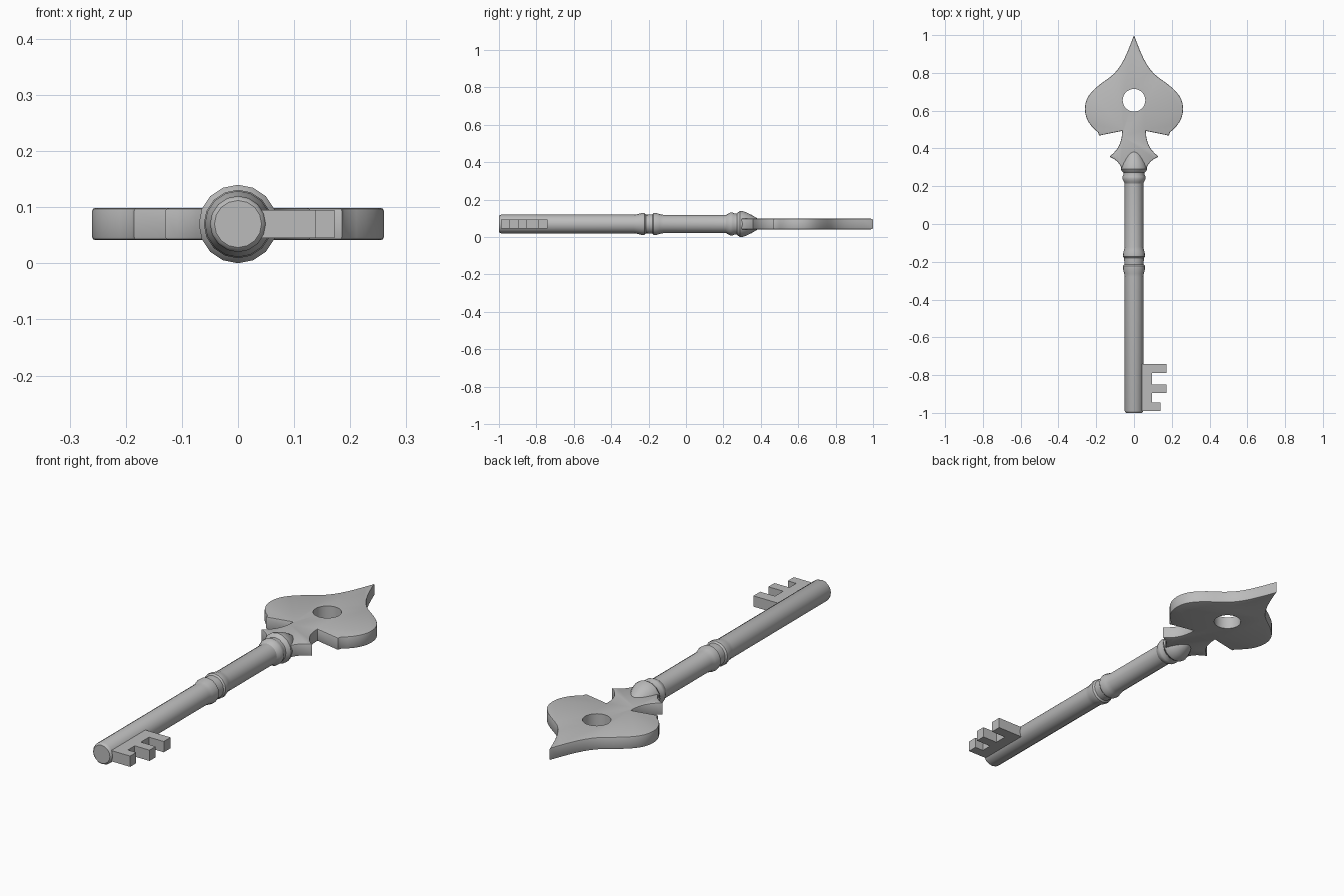
import bpy
import bmesh
import math
from mathutils import Vector
from mathutils.geometry import interpolate_bezier

if "Cube" in bpy.data.objects:
    bpy.data.objects.remove(bpy.data.objects["Cube"], do_unlink=True)

AXIS_Z = 0.07  # height of the key's centre line

metal = bpy.data.materials.new("grey metal")
metal.use_nodes = True
GREY = (0.5, 0.5, 0.5, 1)
metal.diffuse_color = GREY
metal.node_tree.nodes["Principled BSDF"].inputs["Base Color"].default_value = GREY


def finish(bm, name):
    bmesh.ops.recalc_face_normals(bm, faces=bm.faces)
    mesh = bpy.data.meshes.new(name)
    bm.to_mesh(mesh)
    bm.free()
    obj = bpy.data.objects.new(name, mesh)
    bpy.context.collection.objects.link(obj)
    mesh.materials.append(metal)
    return obj


def smooth(obj, degrees=35):
    bpy.ops.object.select_all(action='DESELECT')
    obj.select_set(True)
    bpy.context.view_layer.objects.active = obj
    bpy.ops.object.shade_smooth_by_angle(angle=math.radians(degrees))


def lathe(name, profile, sides=16):
    """Turn (y, radius) pairs around the key's long axis."""
    bm = bmesh.new()
    rings = []
    for y, r in profile:
        angles = [math.tau * i / sides for i in range(sides)]
        rings.append([bm.verts.new((r * math.cos(a), y, AXIS_Z + r * math.sin(a)))
                      for a in angles])
    for low, high in zip(rings, rings[1:]):
        for i in range(sides):
            j = (i + 1) % sides
            bm.faces.new((low[i], low[j], high[j], high[i]))
    bm.faces.new(rings[0])
    bm.faces.new(rings[-1])
    obj = finish(bm, name)
    smooth(obj)
    return obj


def slab(name, outline, thickness, bevel=0):
    """Extrude a flat outline, softening only its upper and lower rims."""
    bm = bmesh.new()
    bottom = AXIS_Z - thickness / 2
    base = bm.faces.new([bm.verts.new((x, y, bottom)) for x, y in outline])
    top = bmesh.ops.extrude_face_region(bm, geom=[base], use_keep_orig=True)["geom"]
    moved = [v for v in top if isinstance(v, bmesh.types.BMVert)]
    bmesh.ops.translate(bm, verts=moved, vec=(0, 0, thickness))
    bmesh.ops.recalc_face_normals(bm, faces=bm.faces)
    if bevel:
        rims = [e for e in bm.edges if abs(e.verts[0].co.z - e.verts[1].co.z) < 1e-5]
        bmesh.ops.bevel(bm, geom=rims, offset=bevel, segments=2, profile=0.5,
                        affect='EDGES', clamp_overlap=True)
    return finish(bm, name)


def arc(a, b, c, d, count=9):
    points = interpolate_bezier(*[Vector((*p, 0)) for p in (a, b, c, d)], count)
    return [(p.x, p.y) for p in points]


# Turned shaft with a double bead in the middle
lathe("shaft", [
    (-1, 0.042), (-0.996, 0.047), (-0.988, 0.05), (-0.28, 0.05),
    (-0.262, 0.052), (-0.235, 0.059), (-0.222, 0.058), (-0.215, 0.051),
    (-0.205, 0.051), (-0.19, 0.052), (-0.18, 0.052), (-0.173, 0.058),
    (-0.16, 0.059), (-0.14, 0.053), (-0.12, 0.049), (0.22, 0.049)])

# Collar rings ending in a pointed dome
lathe("collar", [
    (0.215, 0.049), (0.225, 0.055), (0.238, 0.061), (0.25, 0.061),
    (0.262, 0.055), (0.272, 0.056), (0.28, 0.064), (0.29, 0.07),
    (0.302, 0.069), (0.325, 0.061), (0.35, 0.049), (0.375, 0.034),
    (0.392, 0.02), (0.4, 0.004)])

# Spade-shaped bow: right half runs from the tip down, then is mirrored
half = arc((0, 1), (0.045, 0.88), (0.07, 0.82), (0.13, 0.775), 8)
half += arc((0.13, 0.775), (0.21, 0.72), (0.26, 0.68), (0.26, 0.61), 9)[1:]
half += arc((0.26, 0.61), (0.26, 0.56), (0.235, 0.52), (0.19, 0.485), 7)[1:]
half += [(0.185, 0.468), (0.063, 0.493)]
half += arc((0.063, 0.493), (0.063, 0.43), (0.085, 0.39), (0.13, 0.357), 7)[1:]
half += arc((0.13, 0.357), (0.095, 0.34), (0.08, 0.33), (0.062, 0.29), 5)[1:]
outline = half + [(-x, y) for x, y in reversed(half[1:])]
bow = slab("bow", outline, 0.057, 0.005)

# Round hole through the bow
bpy.ops.mesh.primitive_cylinder_add(vertices=32, radius=0.06, depth=0.3,
                                    location=(0, 0.655, AXIS_Z))
cutter = bpy.context.object
cutter.name = "hole_cutter"
cutter.data.materials.append(metal)
cut = bow.modifiers.new("hole", 'BOOLEAN')
cut.operation = 'DIFFERENCE'
cut.solver = 'EXACT'
cut.object = cutter
bpy.ops.object.select_all(action='DESELECT')
bow.select_set(True)
bpy.context.view_layer.objects.active = bow
bpy.ops.object.modifier_apply(modifier=cut.name)
bpy.data.objects.remove(cutter, do_unlink=True)
smooth(bow)

# Toothed bit on the left side of the shaft
teeth = [(-0.74, -0.79, 0.172), (-0.85, -0.895, 0.172), (-0.945, -0.99, 0.139)]
bit = [(0.02, -0.74)]
for upper, lower, reach in teeth:
    bit += [(0.096, upper), (reach, upper), (reach, lower), (0.096, lower)]
bit = [p for p in bit if p not in ((0.096, -0.74), (0.096, -0.99))]
bit.append((0.02, -0.99))
slab("bit", bit, 0.05)
